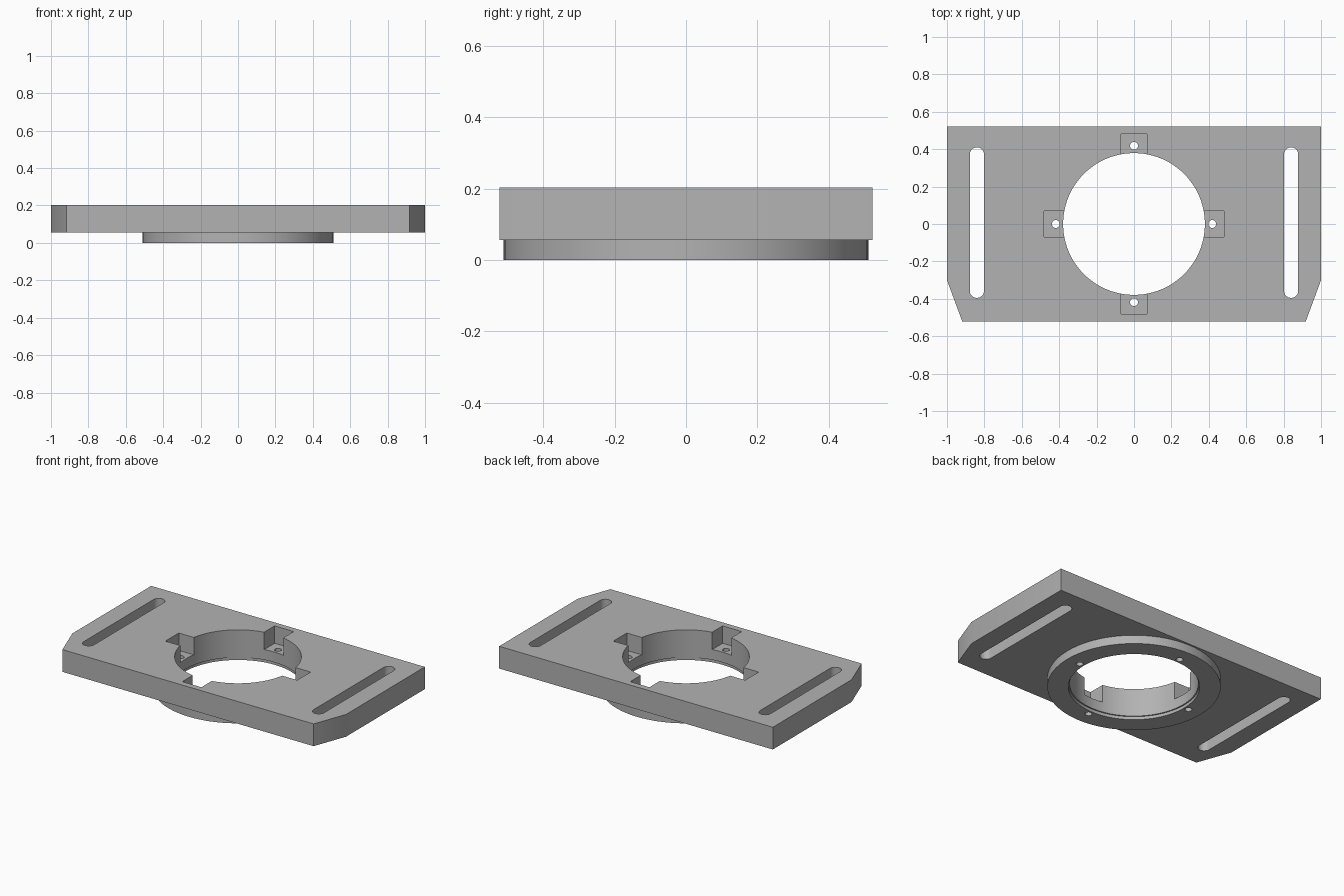
import bpy
import bmesh
from math import cos, sin, pi, radians

cube = bpy.data.objects.get("Cube")
if cube:
    bpy.data.objects.remove(cube, do_unlink=True)

# Main dimensions
FLANGE_Z, TOP_Z, POCKET_Z = 0.056, 0.203, 0.088
HALF_DEPTH = 0.522
OVER = 0.1  # how far cutters run past the surface

grey = bpy.data.materials.new("machined grey")
grey.use_nodes = True
colour = (0.45, 0.45, 0.45, 1)
grey.diffuse_color = colour
grey.node_tree.nodes["Principled BSDF"].inputs["Base Color"].default_value = colour


def arc(radius, cx=0, cy=0, start=0, sweep=2 * pi, steps=96):
    """Points on an arc; a full turn leaves out the repeated end point."""
    count = steps if sweep >= 2 * pi else steps + 1
    return [(cx + radius * cos(start + sweep * i / steps),
             cy + radius * sin(start + sweep * i / steps)) for i in range(count)]


def prism(name, outline, z0, z1):
    """Extrude a flat outline between two heights."""
    bm = bmesh.new()
    face = bm.faces.new([bm.verts.new((x, y, z0)) for x, y in outline])
    grown = bmesh.ops.extrude_face_region(bm, geom=[face])["geom"]
    top = [v for v in grown if isinstance(v, bmesh.types.BMVert)]
    bmesh.ops.translate(bm, verts=top, vec=(0, 0, z1 - z0))
    bmesh.ops.recalc_face_normals(bm, faces=bm.faces)
    mesh = bpy.data.meshes.new(name)
    bm.to_mesh(mesh)
    bm.free()
    mesh.materials.append(grey)
    obj = bpy.data.objects.new(name, mesh)
    bpy.context.collection.objects.link(obj)
    return obj


def combine(target, tool, operation):
    """Apply a boolean and remove the tool."""
    mod = target.modifiers.new(tool.name, "BOOLEAN")
    mod.object, mod.operation, mod.solver = tool, operation, "EXACT"
    bpy.context.view_layer.objects.active = target
    bpy.ops.object.modifier_apply(modifier=mod.name)
    bpy.data.objects.remove(tool, do_unlink=True)


def cut(name, outline, z0, z1):
    combine(plate, prism(name, outline, z0, z1), "DIFFERENCE")


# Plate with two clipped front corners
right_edge = [(0.918, -HALF_DEPTH), (1, -0.3), (1, HALF_DEPTH)]
left_edge = [(-x, y) for x, y in reversed(right_edge)]
plate = prism("mounting_plate", right_edge + left_edge, FLANGE_Z, TOP_Z)

# Round flange underneath
combine(plate, prism("round_flange", arc(0.511), 0, 0.12), "UNION")

# Central bore with a shallow step at the bottom
cut("bore", arc(0.379), -OVER, TOP_Z + OVER)
cut("bore_step", arc(0.387), -OVER, 0.02)

# Long adjustment slots on both sides
for side in (-1, 1):
    x = side * 0.84
    slot = (arc(0.038, x, 0.372, 0, pi, 16) +
            arc(0.038, x, -0.357, pi, pi, 16))
    cut("slot", slot, -OVER, TOP_Z + OVER)

# Four screw pockets around the bore, each with a through hole
for dx, dy in ((1, 0), (0, 1), (-1, 0), (0, -1)):
    corners = ((0.3, -0.07), (0.482, -0.07), (0.482, 0.07), (0.3, 0.07))
    pocket = [(r * dx - t * dy, r * dy + t * dx) for r, t in corners]
    cut("screw_pocket", pocket, POCKET_Z, TOP_Z + OVER)
    cut("screw_hole", arc(0.021, 0.418 * dx, 0.418 * dy, steps=24),
        -OVER, TOP_Z + OVER)

# Smooth round walls, sharp corners
bpy.ops.object.select_all(action="DESELECT")
plate.select_set(True)
bpy.context.view_layer.objects.active = plate
bpy.ops.object.shade_smooth_by_angle(angle=radians(30))
